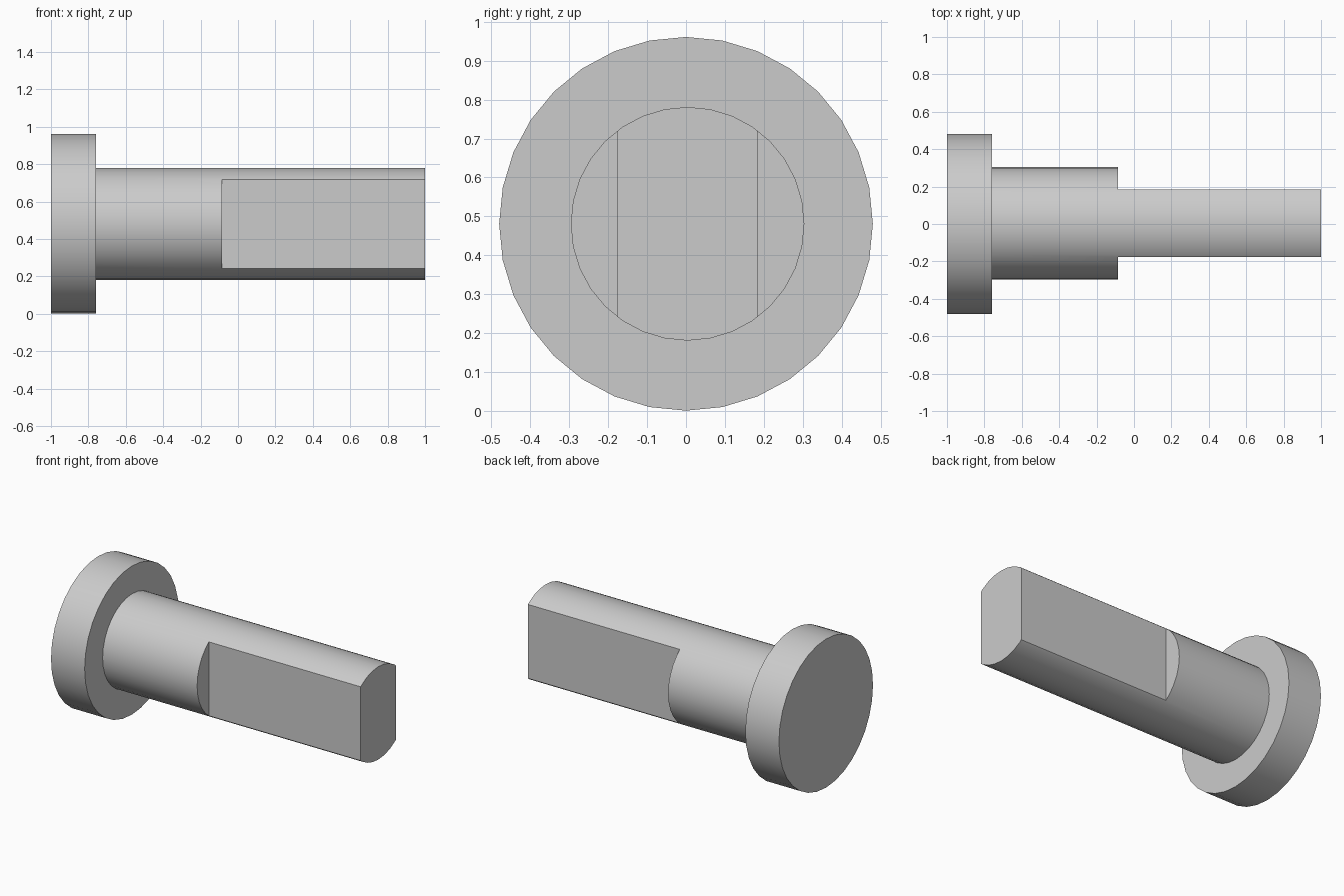
import bpy
import math

if "Cube" in bpy.data.objects:
    bpy.data.objects.remove(bpy.data.objects["Cube"], do_unlink=True)

AXIS_Z = 0.481
SHAFT_Y = 0.004

# Plain grey metal
grey = bpy.data.materials.new("grey_metal")
grey.use_nodes = True
color = (0.6, 0.6, 0.6, 1)
grey.diffuse_color = color
grey.node_tree.nodes["Principled BSDF"].inputs["Base Color"].default_value = color


def rod(name, x0, x1, radius, y):
    """Cylinder lying along x, with a vertex at its top and bottom."""
    bpy.ops.mesh.primitive_cylinder_add(
        vertices=32, radius=radius, depth=x1 - x0,
        location=((x0 + x1) / 2, y, AXIS_Z), rotation=(0, math.pi / 2, 0))
    obj = bpy.context.object
    obj.name = name
    obj.data.materials.append(grey)
    return obj


def cut_flat(target, side):
    """Mill a flat on one side of the free end of the shaft."""
    bpy.ops.mesh.primitive_cube_add(size=1, location=(0.515, SHAFT_Y + side * 0.38, AXIS_Z))
    cutter = bpy.context.object
    cutter.scale = (1.2, 0.4, 1)
    cutter.hide_render = True
    cut = target.modifiers.new("flat", "BOOLEAN")
    cut.operation = "DIFFERENCE"
    cut.solver = "EXACT"
    cut.object = cutter
    bpy.context.view_layer.update()
    bpy.context.view_layer.objects.active = target
    bpy.ops.object.modifier_apply(modifier=cut.name)
    bpy.data.objects.remove(cutter, do_unlink=True)


# Wide round head and the shaft with two milled flats
head = rod("head", -1, -0.76, 0.48, 0)
shaft = rod("shaft", -0.76, 1, 0.3, SHAFT_Y)
for side in (-1, 1):
    cut_flat(shaft, side)

# Smooth the round walls, keep the edges sharp
for obj in (head, shaft):
    bpy.ops.object.select_all(action="DESELECT")
    obj.select_set(True)
    bpy.context.view_layer.objects.active = obj
    bpy.ops.object.shade_smooth_by_angle(angle=math.radians(30))
